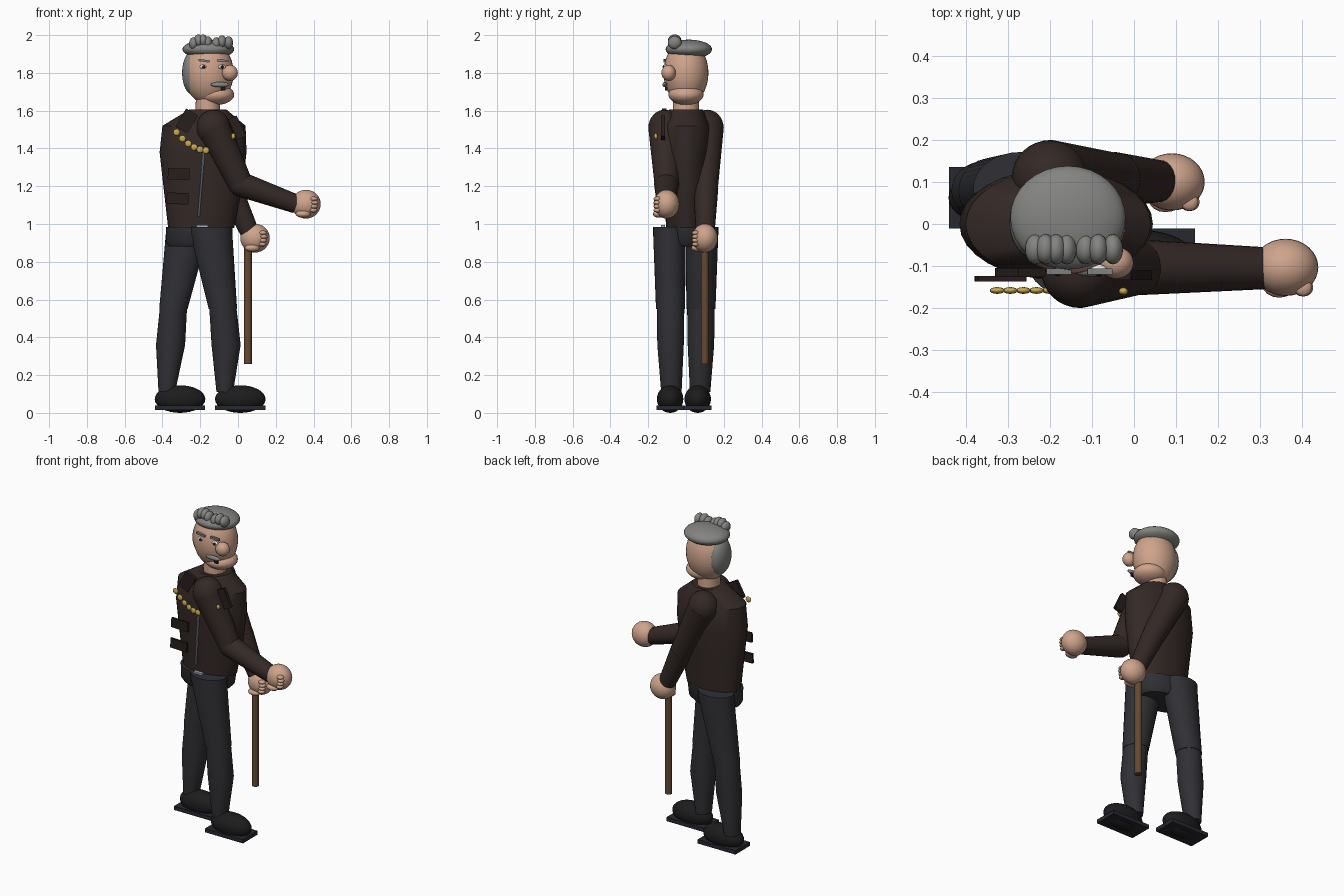
import bpy, bmesh
from math import radians, pi, cos, sin
from mathutils import Vector, Matrix, Euler


def material(name, rgb):
    m = bpy.data.materials.new(name)
    m.diffuse_color = (*rgb, 1)
    return m


SKIN = material("skin", (0.62, 0.37, 0.26))
HAIR = material("grey_hair", (0.23, 0.23, 0.22))
COAT = material("dark_leather", (0.034, 0.022, 0.019))
PATCH = material("darker_leather", (0.02, 0.013, 0.012))
TROUSER = material("charcoal", (0.03, 0.03, 0.036))
SHOE = material("black", (0.012, 0.012, 0.013))
SOLE = material("sole_grey", (0.02, 0.022, 0.03))
WOOD = material("wood", (0.13, 0.066, 0.032))
GOLD = material("gold", (0.6, 0.4, 0.08))
STEEL = material("steel", (0.35, 0.42, 0.5))
WHITE = material("eye_white", (0.85, 0.85, 0.82))


def finish(name, bm, mat):
    bmesh.ops.recalc_face_normals(bm, faces=bm.faces)
    me = bpy.data.meshes.new(name)
    bm.to_mesh(me)
    bm.free()
    me.materials.append(mat)
    me.shade_smooth()
    me.set_sharp_from_angle(angle=radians(40))
    ob = bpy.data.objects.new(name, me)
    bpy.context.collection.objects.link(ob)
    return ob


def ball(name, loc, size, mat, seg=32):
    bm = bmesh.new()
    bmesh.ops.create_uvsphere(bm, u_segments=seg, v_segments=seg // 2, radius=1,
                              matrix=Matrix.LocRotScale(Vector(loc), None, Vector(size)))
    return finish(name, bm, mat)


def box(name, loc, size, mat, tilt=0):
    bm = bmesh.new()
    rot = Euler((0, radians(tilt), 0)).to_quaternion()
    bmesh.ops.create_cube(bm, size=1, matrix=Matrix.LocRotScale(Vector(loc), rot, Vector(size)))
    return finish(name, bm, mat)


def skin_rings(name, rings, mat):
    bm = bmesh.new()
    rows = [[bm.verts.new(p) for p in r] for r in rings]
    n = len(rows[0])
    for a, b in zip(rows, rows[1:]):
        for i in range(n):
            bm.faces.new((a[i], a[(i + 1) % n], b[(i + 1) % n], b[i]))
    bm.faces.new(rows[0])
    bm.faces.new(rows[-1])
    return finish(name, bm, mat)


def loft(name, sections, mat, n=32):
    """Horizontal ellipses: (x, y, z, rx, ry)."""
    return skin_rings(name, [[(x + rx * cos(2 * pi * i / n), y + ry * sin(2 * pi * i / n), z)
                              for i in range(n)] for x, y, z, rx, ry in sections], mat)


def rod(name, a, b, ra, rb, mat, n=24):
    a, b = Vector(a), Vector(b)
    q = (b - a).to_track_quat('Z', 'Y')
    return skin_rings(name, [[p + q @ Vector((r * cos(2 * pi * i / n), r * sin(2 * pi * i / n), 0))
                              for i in range(n)] for p, r in ((a, ra), (b, rb))], mat)


# Torso and hips
loft("torso", [(-0.195, 0, 0.98, 0.175, 0.105), (-0.185, 0, 1.2, 0.21, 0.12),
               (-0.185, 0, 1.38, 0.23, 0.132), (-0.18, 0, 1.52, 0.22, 0.13),
               (-0.16, 0, 1.605, 0.10, 0.09)], COAT)
loft("hips", [(-0.215, 0, 0.88, 0.15, 0.10), (-0.21, 0, 0.905, 0.17, 0.12),
              (-0.205, 0, 0.985, 0.175, 0.125)], TROUSER)
box("belt_buckle", (-0.19, -0.122, 0.985), (0.06, 0.02, 0.022), STEEL)
rod("zipper", (-0.208, -0.124, 1.04), (-0.18, -0.136, 1.39), 0.006, 0.006, STEEL, 8)

# Legs and shoes: side name, y, hip x, knee x, mid shin x, ankle x, shoe x
for side, y, hip, knee, mid, ankle, toe in (("front", -0.088, -0.142, -0.08, -0.063, -0.07, 0.012),
                                            ("back", 0.085, -0.27, -0.342, -0.357, -0.377, -0.307)):
    loft(side + "_thigh", [(hip, y, 0.985, 0.112, 0.086), (hip, y, 0.95, 0.112, 0.086),
                           (knee, y * 0.93, 0.55, 0.075, 0.077)], TROUSER)
    loft(side + "_shin", [(knee, y * 0.93, 0.555, 0.072, 0.073), (mid, y * 0.93, 0.36, 0.077, 0.07),
                          (ankle, y * 0.88, 0.11, 0.044, 0.054)], TROUSER)
    sy = -0.084 if y < 0 else 0.062
    ball(side + "_shoe", (toe, sy, 0.073), (0.134, 0.07, 0.073), SHOE)
    box(side + "_sole", (toe, sy, 0.028), (0.265, 0.146, 0.024), SOLE)

# Arms: shoulder, elbow, wrist, hand
for side, s, e, w, h in (
        ("front", (-0.13, -0.112, 1.51), (0.015, -0.103, 1.21), (0.31, -0.105, 1.105), (0.36, -0.103, 1.105)),
        ("back", (-0.20, 0.112, 1.51), (-0.045, 0.105, 1.19), (0.06, 0.102, 0.96), (0.09, 0.10, 0.925))):
    ball(side + "_shoulder", s, (0.09, 0.087, 0.095), COAT)
    rod(side + "_upper_arm", s, e, 0.088, 0.064, COAT)
    ball(side + "_elbow", e, (0.065, 0.065, 0.065), COAT)
    rod(side + "_forearm", e, w, 0.066, 0.05, COAT)
    ball(side + "_hand", h, (0.078, 0.068, 0.076), SKIN)
    for i in range(4):
        ball(f"{side}_finger_{i}", (h[0] + 0.045 - 0.003 * abs(i - 1), h[1] - 0.048, h[2] + 0.028 - 0.02 * i),
             (0.021, 0.021, 0.012), SKIN, 16)
    ball(side + "_thumb", (h[0] - 0.015, h[1] - 0.042, h[2] - 0.052), (0.04, 0.03, 0.02), SKIN, 16)

# Walking cane
rod("cane", (0.052, 0.10, 0.26), (0.052, 0.10, 0.92), 0.021, 0.021, WOOD)

# Coat trim: pockets, lapels, chain and button
for i, z in enumerate((1.265, 1.135)):
    box(f"pocket_{i}", (-0.314 - 0.006 * i, -0.13, z), (0.115, 0.013, 0.06), PATCH, 2)
box("left_lapel", (-0.27, -0.115, 1.545), (0.075, 0.022, 0.11), PATCH, 30)
box("right_lapel", (-0.005, -0.122, 1.51), (0.05, 0.022, 0.12), PATCH, -25)
for i in range(6):
    t = i / 5
    ball(f"chain_bead_{i}", (-0.325 + 0.155 * t, -0.158, 1.485 - 0.095 * (1 - (1 - t) ** 1.9)),
         (0.018, 0.008, 0.018), GOLD, 16)
ball("gold_button", (-0.025, -0.16, 1.465), (0.011, 0.009, 0.016), GOLD, 16)

# Head
loft("neck", [(-0.16, 0, 1.57, 0.066, 0.07), (-0.16, 0, 1.70, 0.062, 0.066)], SKIN)
ball("head", (-0.155, 0, 1.80), (0.132, 0.119, 0.168), SKIN)
ball("jaw", (-0.118, 0, 1.685), (0.098, 0.093, 0.055), SKIN)
ball("nose", (-0.043, -0.092, 1.80), (0.042, 0.038, 0.042), SKIN)
ball("moustache", (-0.095, -0.112, 1.738), (0.05, 0.013, 0.014), HAIR, 16)
box("mouth", (-0.078, -0.104, 1.716), (0.022, 0.014, 0.02), SHOE)
for side, x, tilt in (("left", -0.183, 8), ("right", -0.085, 3)):
    ball(side + "_eye", (x, -0.108, 1.832), (0.02, 0.012, 0.012), WHITE, 16)
    ball(side + "_pupil", (x + 0.002, -0.118, 1.832), (0.009, 0.006, 0.009), SHOE, 16)
    box(side + "_brow", (x + 0.004, -0.113, 1.864), (0.06, 0.014, 0.012), HAIR, tilt)

# Hair
ball("hair_cap", (-0.157, 0.015, 1.925), (0.137, 0.123, 0.051), HAIR)
ball("back_hair", (-0.24, 0.005, 1.80), (0.056, 0.085, 0.115), HAIR)
for i, (x, z) in enumerate(((-0.235, 1.955), (-0.21, 1.97), (-0.185, 1.97), (-0.16, 1.96),
                            (-0.115, 1.955), (-0.085, 1.965), (-0.05, 1.96))):
    ball(f"curl_{i}", (x, -0.06, z), (0.024, 0.036, 0.034), HAIR, 20)
